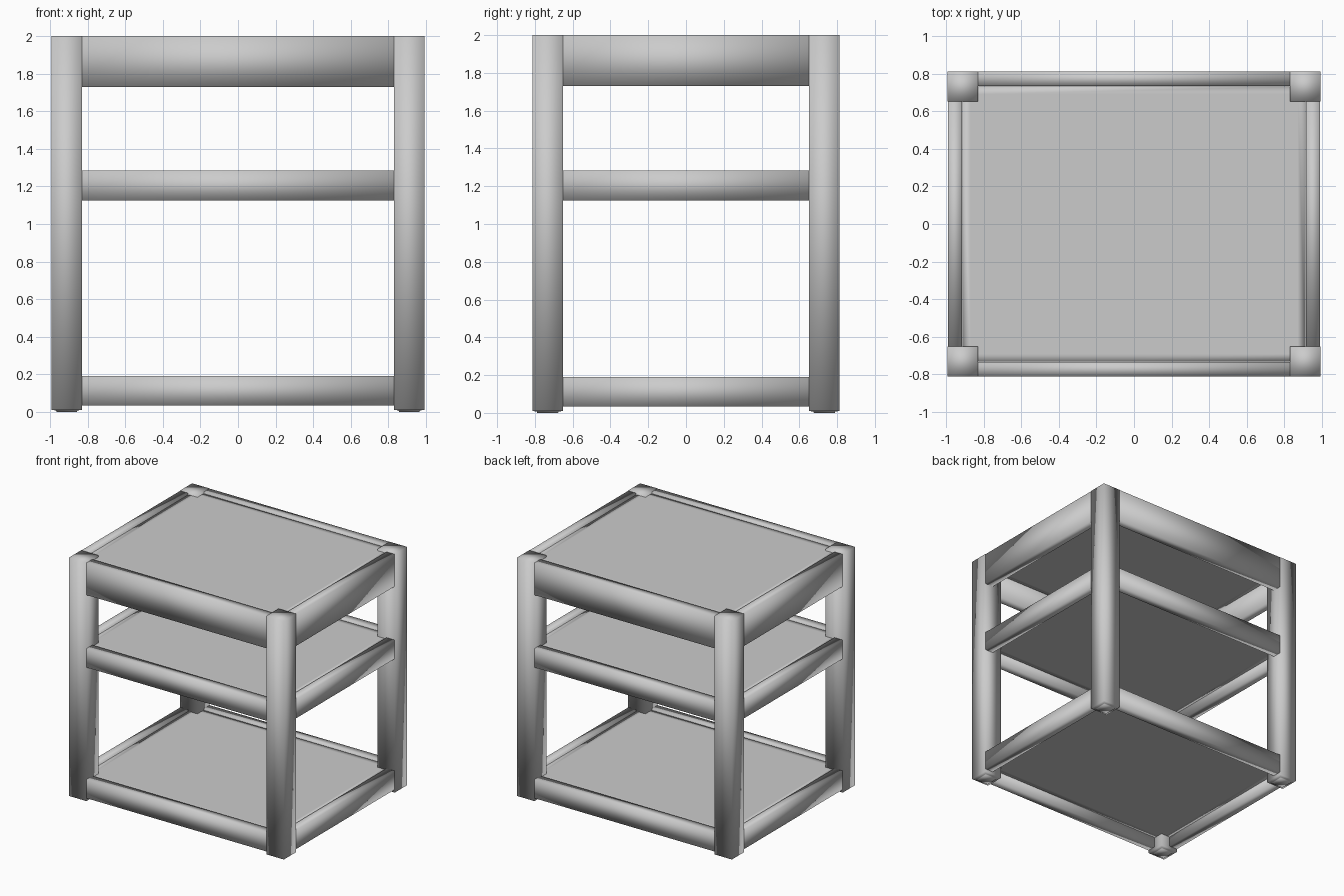
import bpy, bmesh

if "Cube" in bpy.data.objects:
    bpy.data.objects.remove(bpy.data.objects["Cube"])


def box(name, lo, hi, rim=0.0, foot=False):
    """Sharp edged, smooth shaded box between two corners."""
    bm = bmesh.new()
    bmesh.ops.create_cube(bm, size=1)
    for v in bm.verts:
        v.co = [(a + b) / 2 + c * (b - a) for a, b, c in zip(lo, hi, v.co)]
    bm.normal_update()
    if rim:
        flats = [f for f in bm.faces if abs(f.normal.z) > 0.99]
        bmesh.ops.inset_individual(bm, faces=flats, thickness=rim)
    if foot:
        # chamfered lower end with a small raised pad
        base = [f for f in bm.faces if f.normal.z < -0.99]
        bmesh.ops.inset_individual(bm, faces=base, thickness=0.035, depth=0.003)
        bmesh.ops.inset_individual(bm, faces=base, thickness=0.001, depth=0.007)
    for f in bm.faces:
        f.smooth = True
    me = bpy.data.meshes.new(name)
    bm.to_mesh(me)
    bm.free()
    ob = bpy.data.objects.new(name, me)
    bpy.context.collection.objects.link(ob)
    return ob


# corner legs
LX, LY, H = 0.912, 0.732, 0.081
for sx, nx in ((-1, "left"), (1, "right")):
    for sy, ny in ((-1, "front"), (1, "back")):
        cx, cy = sx * LX, sy * LY
        box(f"{ny}_{nx}_leg", (cx - H, cy - H, 0.01), (cx + H, cy + H, 2.0), foot=True)

# three tiers: four rails around a thin, slightly recessed panel
tiers = {"bottom": (0.033, 0.191), "middle": (1.125, 1.284), "top": (1.73, 2.0)}
for tier, (z0, z1) in tiers.items():
    box(f"{tier}_front_rail", (-0.832, -0.811, z0), (0.832, -0.735, z1))
    box(f"{tier}_back_rail", (-0.832, 0.735, z0), (0.832, 0.811, z1))
    box(f"{tier}_left_rail", (-0.99, -0.651, z0), (-0.916, 0.651, z1))
    box(f"{tier}_right_rail", (0.916, -0.651, z0), (0.99, 0.651, z1))
    box(f"{tier}_panel", (-0.914, -0.733, z1 - 0.075), (0.914, 0.733, z1 - 0.012), rim=0.06)
